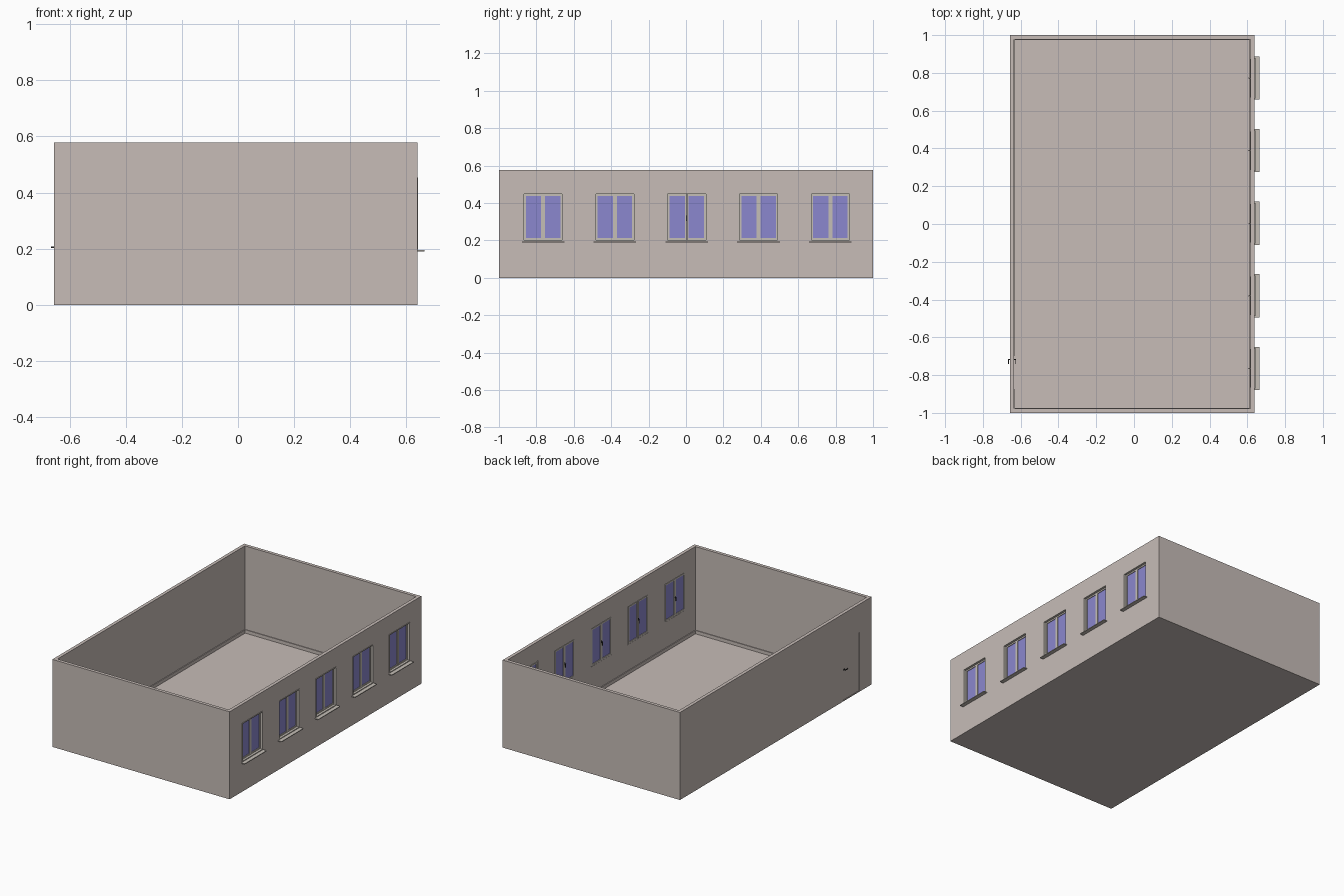
import bpy, bmesh
from mathutils import Matrix, Vector

if "Cube" in bpy.data.objects:
    bpy.data.objects.remove(bpy.data.objects["Cube"])


def material(name, rgb):
    m = bpy.data.materials.new(name)
    m.diffuse_color = (*rgb, 1.0)
    m.use_nodes = True
    m.node_tree.nodes["Principled BSDF"].inputs["Base Color"].default_value = m.diffuse_color
    return m


WALL = material("warm_grey_plaster", (0.57, 0.505, 0.475))
FRAME = material("pale_frame", (0.56, 0.52, 0.47))
GLASS = material("blue_glass", (0.26, 0.245, 0.62))
DARK = material("dark_metal", (0.03, 0.03, 0.03))


def boxes(name, mat, spans):
    """One object made of boxes, each given as (x0, x1, y0, y1, z0, z1)."""
    bm = bmesh.new()
    for x0, x1, y0, y1, z0, z1 in spans:
        centre = Vector(((x0 + x1) / 2, (y0 + y1) / 2, (z0 + z1) / 2))
        size = Matrix.Diagonal((x1 - x0, y1 - y0, z1 - z0, 1))
        bmesh.ops.create_cube(bm, size=1, matrix=Matrix.Translation(centre) @ size)
    mesh = bpy.data.meshes.new(name)
    bm.to_mesh(mesh)
    bm.free()
    mesh.materials.append(mat)
    ob = bpy.data.objects.new(name, mesh)
    bpy.context.collection.objects.link(ob)
    return ob


def ring(x0, x1, y0, y1, z0, z1, t):
    """Four bars around a rectangle in the yz plane."""
    return [(x0, x1, y0, y0 + t, z0, z1), (x0, x1, y1 - t, y1, z0, z1),
            (x0, x1, y0 + t, y1 - t, z0, z0 + t), (x0, x1, y0 + t, y1 - t, z1 - t, z1)]


def cut(target, cutter):
    cutter.hide_render = True
    mod = target.modifiers.new("cut", 'BOOLEAN')
    mod.operation = 'DIFFERENCE'
    mod.solver = 'EXACT'
    mod.object = cutter
    bpy.context.view_layer.objects.active = target
    bpy.ops.object.modifier_apply(modifier=mod.name)
    bpy.data.objects.remove(cutter)


# Main dimensions
X0, X1, Y, H, T = -0.656, 0.639, 1.0, 0.578, 0.022
IX0, IX1, IY = X0 + T, X1 - T, Y - T
FLOOR = 0.005
centres = [-0.764 + 0.384 * i for i in range(5)]
HALF, WZ0, WZ1 = 0.107, 0.198, 0.453
DY0, DY1, DZ = -0.875, -0.695, 0.39

# Room shell with openings
room = boxes("room_walls_and_floor", WALL, [(X0, X1, -Y, Y, 0, H)])
cut(room, boxes("inside_cutter", WALL, [(IX0, IX1, -IY, IY, FLOOR, H + 0.1)]))
cut(room, boxes("opening_cutter", WALL,
                [(IX1 - 0.02, X1 + 0.02, c - HALF, c + HALF, WZ0, WZ1) for c in centres]
                + [(X0 - 0.02, IX0 + 0.02, DY0, DY1, FLOOR + 0.002, DZ)]))

# Skirting boards, broken at the door
S, SZ = 0.005, 0.027
boxes("skirting", WALL, [
    (IX0, IX1, -IY, -IY + S, FLOOR, SZ), (IX0, IX1, IY - S, IY, FLOOR, SZ),
    (IX1 - S, IX1, -IY + S, IY - S, FLOOR, SZ),
    (IX0, IX0 + S, -IY + S, DY0, FLOOR, SZ), (IX0, IX0 + S, DY1, IY - S, FLOOR, SZ)])

# Windows: lining, two sashes, glass, handle and sill
for i, c in enumerate(centres, 1):
    boxes(f"window_{i}_lining", FRAME,
          ring(IX1 + 0.001, X1 + 0.003, c - HALF, c + HALF, WZ0, WZ1, 0.005))
    z0, z1, sash, glass = WZ0 + 0.005, WZ1 - 0.005, [], []
    for y0, y1 in ((c - HALF + 0.005, c - 0.0006), (c + 0.0006, c + HALF - 0.005)):
        sash += ring(IX1 - 0.002, IX1 + 0.010, y0, y1, z0, z1, 0.0095)
        glass.append((IX1 + 0.002, IX1 + 0.006, y0 + 0.009, y1 - 0.009,
                      z0 + 0.009, z1 - 0.009))
    boxes(f"window_{i}_sashes", FRAME, sash)
    boxes(f"window_{i}_glass", GLASS, glass)
    zm = (WZ0 + WZ1) / 2
    boxes(f"window_{i}_handle", DARK, [
        (IX1 - 0.004, IX1 - 0.002, c - 0.003, c + 0.003, zm - 0.008, zm + 0.008),
        (IX1 - 0.008, IX1 - 0.004, c - 0.002, c + 0.002, zm - 0.002, zm + 0.002),
        (IX1 - 0.011, IX1 - 0.008, c - 0.0025, c + 0.0025, zm - 0.022, zm + 0.003)])
    boxes(f"window_{i}_sill", FRAME,
          [(X1 - 0.001, 0.664, c - 0.114, c + 0.114, 0.190, 0.195)])

# Door leaf, slightly recessed on both faces
boxes("door", WALL, [(X0 + 0.003, IX0 - 0.003, DY0, DY1, FLOOR + 0.002, DZ)])

# Door handles on both faces: plate, stem and lever
for name, x, s in (("outer", X0 + 0.003, -1), ("inner", IX0 - 0.003, 1)):
    def out(a, b):
        return tuple(sorted((x + s * a, x + s * b)))
    boxes(f"door_handle_{name}", DARK, [
        (*out(0, 0.002), -0.722, -0.712, 0.200, 0.210),
        (*out(0.002, 0.010), -0.719, -0.715, 0.203, 0.207),
        (*out(0.010, 0.013), -0.742, -0.714, 0.2025, 0.2075)])
